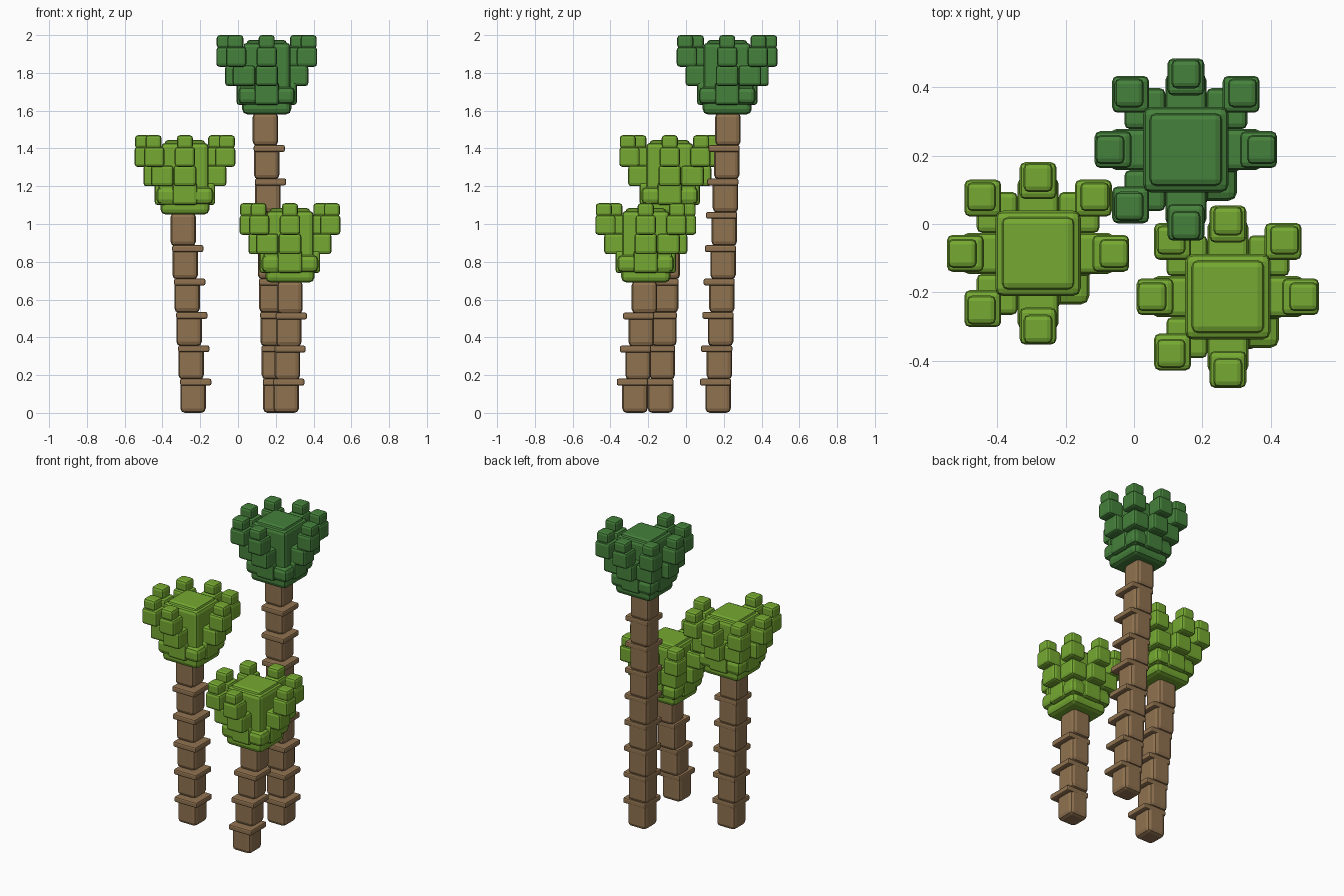
import bpy, bmesh
from math import pi, cos, sin
from mathutils import Vector, Matrix

cube = bpy.data.objects.get("Cube")
if cube:
    bpy.data.objects.remove(cube, do_unlink=True)


def material(name, rgb):
    m = bpy.data.materials.new(name)
    m.use_nodes = True
    m.diffuse_color = (*rgb, 1)
    m.node_tree.nodes["Principled BSDF"].inputs["Base Color"].default_value = (*rgb, 1)
    return m


bark = material("brown bark", (0.28, 0.17, 0.08))
light_green = material("light green leaves", (0.18, 0.40, 0.032))
dark_green = material("dark green leaves", (0.06, 0.22, 0.045))


def blocks(name, boxes, mat):
    """One object from chamfered boxes, each (centre, size, chamfer)."""
    bm = bmesh.new()
    for centre, size, chamfer in boxes:
        part = bmesh.new()
        bmesh.ops.create_cube(part, size=1, matrix=Matrix.Translation(centre)
                              @ Matrix.Diagonal((*size, 1)))
        bmesh.ops.bevel(part, geom=part.edges[:], offset=chamfer, segments=2,
                        profile=0.5, affect='EDGES')
        mesh = bpy.data.meshes.new("part")
        part.to_mesh(mesh)
        part.free()
        bm.from_mesh(mesh)
        bpy.data.meshes.remove(mesh)
    mesh = bpy.data.meshes.new(name)
    bm.to_mesh(mesh)
    bm.free()
    mesh.materials.append(mat)
    bpy.context.collection.objects.link(bpy.data.objects.new(name, mesh))


def trunk(name, base, top, height, count):
    """Leaning stack of segments, with a collar shifted to one corner."""
    step = height / count
    boxes = []
    for i in range(count):
        p = Vector(base).lerp(Vector(top), i / (count - 1))
        z = i * step
        boxes.append(((p.x, p.y, z + step / 2), (0.135, 0.135, step), 0.024))
        if i < count - 1:
            boxes.append(((p.x + 0.014, p.y - 0.014, z + 0.163),
                          (0.165, 0.165, 0.036), 0.009))
    blocks(name, boxes, bark)


# Frond tiers: distance along an axis, distance along a diagonal, height, width, depth
TIERS = [
    (0.095, 0.075, 0.11, 0.13, 0.12),
    (0.160, 0.120, 0.205, 0.12, 0.11),
    (0.213, 0.162, 0.305, 0.108, 0.105),
    (0.222, 0.166, 0.385, 0.085, 0.07),
]


def crown(name, centre, z, mat):
    x, y = centre
    # Bowl, heart column and its raised cap
    boxes = [((x, y, z + 0.055), (0.26, 0.26, 0.11), 0.028),
             ((x, y, z + 0.1), (0.3, 0.3, 0.09), 0.025),
             ((x, y, z + 0.21), (0.25, 0.25, 0.34), 0.022),
             ((x, y, z + 0.22), (0.215, 0.215, 0.35), 0.02)]
    # Seven fronds, leaving the front left corner open
    for k in range(7):
        a = k * pi / 4
        sx, sy = round(cos(a)), round(sin(a))
        for axial, diagonal, h, w, d in TIERS:
            r = diagonal if sx and sy else axial
            boxes.append(((x + sx * r, y + sy * r, z + h), (w, w, d), 0.016))
    blocks(name, boxes, mat)


TREES = [
    ("tall", (0.20, 0.17), (0.145, 0.222), (0.152, 0.218), 1.58, 9, dark_green),
    ("middle", (-0.238, -0.135), (-0.29, -0.09), (-0.281, -0.086), 1.05, 6, light_green),
    ("short", (0.255, -0.27), (0.275, -0.22), (0.275, -0.213), 0.69, 4, light_green),
]
for label, base, top, head, height, count, leaf in TREES:
    trunk(label + "_trunk", base, top, height + 0.01, count)
    crown(label + "_crown", head, height, leaf)
